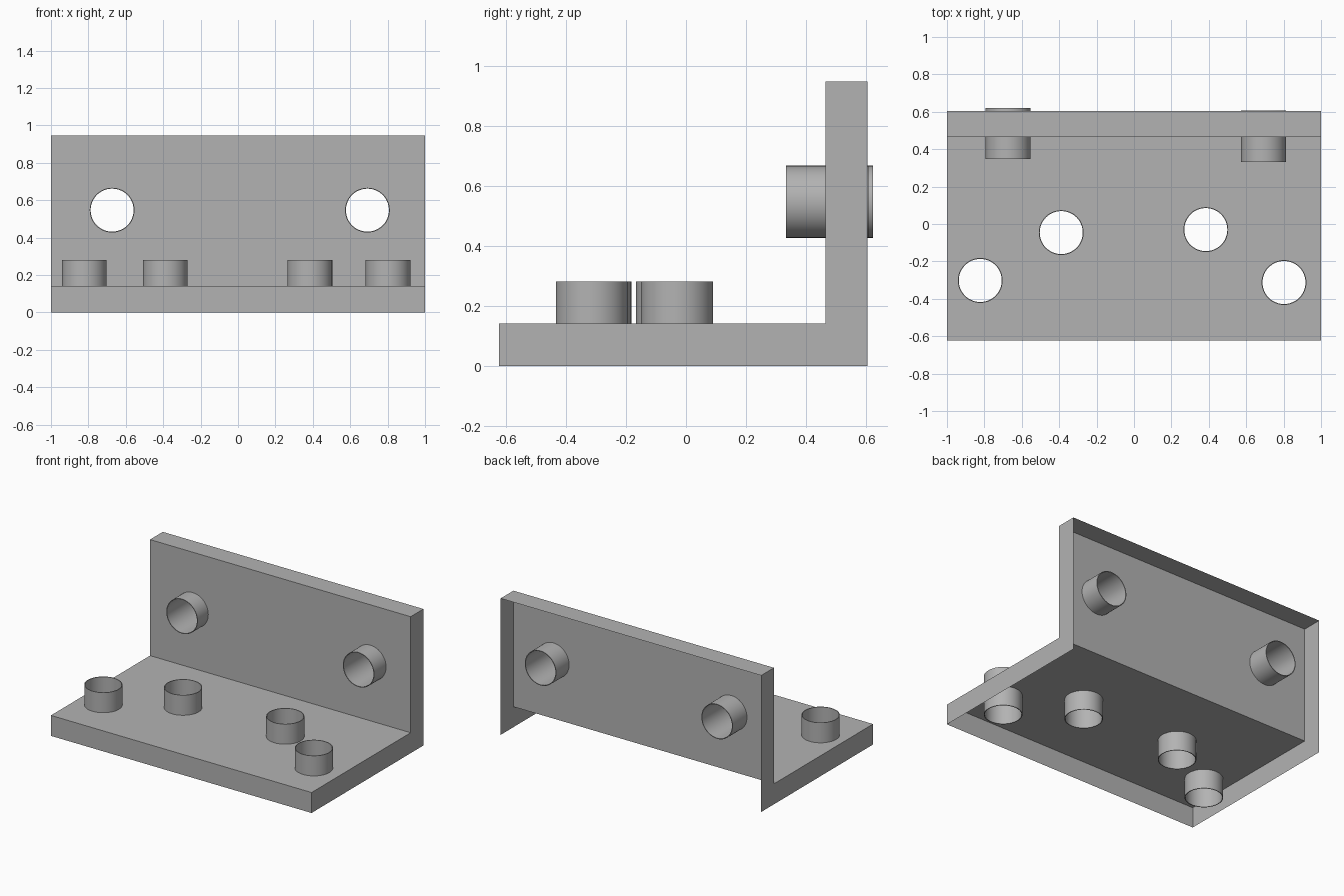
import bpy, bmesh
from math import radians
from mathutils import Matrix, Vector

if "Cube" in bpy.data.objects:
    bpy.data.objects.remove(bpy.data.objects["Cube"])

grey = bpy.data.materials.new("plain grey")
grey.use_nodes = True
colour = (0.45, 0.45, 0.45, 1)
grey.diffuse_color = colour
grey.node_tree.nodes["Principled BSDF"].inputs["Base Color"].default_value = colour

FRONT, BACK, WALL, SHELF, TOP = -0.622, 0.604, 0.464, 0.142, 0.947
RADIUS, BORE, LENGTH = 0.12, 0.115, 0.275


def add_object(name, bm):
    mesh = bpy.data.meshes.new(name)
    bm.to_mesh(mesh)
    bm.free()
    mesh.materials.append(grey)
    obj = bpy.data.objects.new(name, mesh)
    bpy.context.collection.objects.link(obj)
    return obj


def add_pipe(name, matrix, radius, bore, length):
    """Open pipe along local z; a bore of zero gives a solid rod."""
    bm = bmesh.new()
    bmesh.ops.create_cone(bm, cap_ends=bore == 0, segments=48, radius1=radius,
                          radius2=radius, depth=length)
    if bore:
        inner = bmesh.ops.create_cone(bm, cap_ends=False, segments=48, radius1=bore,
                                      radius2=bore, depth=length)["verts"]
        bmesh.ops.reverse_faces(bm, faces=list({f for v in inner for f in v.link_faces}))
        rims = [e for e in bm.edges if e.is_boundary]
        for side in (-1, 1):
            bmesh.ops.bridge_loops(bm, edges=[e for e in rims if e.verts[0].co.z * side > 0
                                              and e.verts[1].co.z * side > 0])
        bmesh.ops.recalc_face_normals(bm, faces=bm.faces)
    bm.transform(matrix)
    return add_object(name, bm)


# L-shaped bracket, first as a solid extrusion
profile = [(FRONT, 0), (BACK, 0), (BACK, TOP), (WALL, TOP), (WALL, SHELF), (FRONT, SHELF)]
bm = bmesh.new()
side = bm.faces.new([bm.verts.new((-1, y, z)) for y, z in profile])
ext = bmesh.ops.extrude_face_region(bm, geom=[side])["geom"]
bmesh.ops.translate(bm, vec=(2, 0, 0), verts=[v for v in ext if isinstance(v, bmesh.types.BMVert)])
bmesh.ops.recalc_face_normals(bm, faces=bm.faces)
bracket = add_object("bracket", bm)

# Sleeves: four upright through the shelf, two lying through the wall
turn = Matrix.Rotation(radians(90), 4, "X")
sleeves = [("shelf_sleeve", Matrix.Translation((x, y, 0.144)))
           for x, y in ((-0.822, -0.302), (-0.389, -0.046), (0.384, -0.03), (0.802, -0.313))]
sleeves += [("wall_sleeve", Matrix.Translation((x, y, 0.547)) @ turn)
            for x, y in ((-0.673, 0.484), (0.692, 0.47))]

cutters = []
for name, matrix in sleeves:
    sleeve = add_pipe(name, matrix, RADIUS, BORE, LENGTH)
    bpy.ops.object.select_all(action="DESELECT")
    sleeve.select_set(True)
    bpy.context.view_layer.objects.active = sleeve
    bpy.ops.object.shade_smooth_by_angle(angle=radians(30))
    cutter = add_pipe("hole_cutter", matrix, (RADIUS + BORE) / 2, 0, 0.5)
    cutters.append(cutter)
    cut = bracket.modifiers.new("hole", "BOOLEAN")
    cut.object = cutter
    cut.operation = "DIFFERENCE"
    cut.solver = "EXACT"

# Apply the holes, then leave only the outer skin, open at the back and underneath
bpy.context.view_layer.update()
result = bracket.evaluated_get(bpy.context.evaluated_depsgraph_get())
bm = bmesh.new()
bm.from_mesh(result.to_mesh())
result.to_mesh_clear()
bracket.modifiers.clear()


def is_skin(face):
    planes = [(0, 1), (0, -1), (1, FRONT), (1, WALL), (2, SHELF), (2, TOP)]
    return any(all(abs(v.co[axis] - at) < 1e-4 for v in face.verts) for axis, at in planes)


bmesh.ops.delete(bm, geom=[f for f in bm.faces if not is_skin(f)], context="FACES")
bm.to_mesh(bracket.data)
bm.free()
for cutter in cutters:
    bpy.data.objects.remove(cutter)
